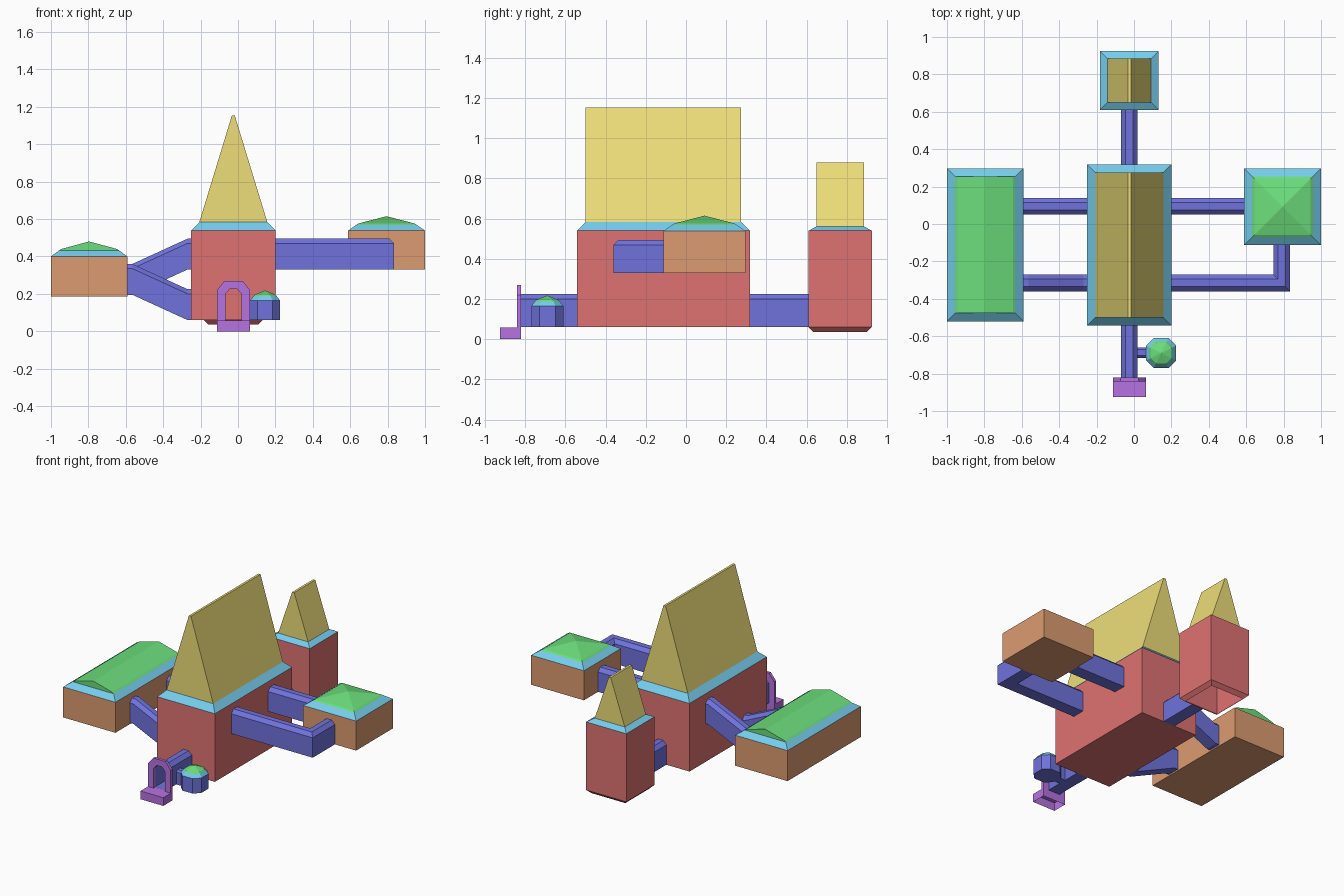
import bpy, bmesh
from mathutils import Vector

if "Cube" in bpy.data.objects:
    bpy.data.objects.remove(bpy.data.objects["Cube"])


def material(name, rgb):
    m = bpy.data.materials.new(name)
    m.diffuse_color = (*rgb, 1)
    m.use_nodes = True
    m.node_tree.nodes["Principled BSDF"].inputs["Base Color"].default_value = m.diffuse_color
    return m


RED = material("red_wall", (0.74, 0.17, 0.17))
ORANGE = material("orange_wall", (0.72, 0.33, 0.16))
BLUE = material("corridor_blue", (0.16, 0.17, 0.72))
CYAN = material("cornice_cyan", (0.18, 0.61, 0.85))
YELLOW = material("roof_yellow", (0.85, 0.73, 0.19))
GREEN = material("roof_green", (0.15, 0.73, 0.2))
PURPLE = material("gate_purple", (0.47, 0.17, 0.75))


def loft(name, rings, mat, start=True, end=True):
    """Skin consecutive rings of points, with optional end caps."""
    bm = bmesh.new()
    rows = [[bm.verts.new(p) for p in r] for r in rings]
    n = len(rings[0])
    for a, b in zip(rows, rows[1:]):
        for i in range(n):
            j = (i + 1) % n
            bm.faces.new((a[i], a[j], b[j], b[i]))
    if start:
        bm.faces.new(rows[0][::-1])
    if end:
        bm.faces.new(rows[-1])
    bmesh.ops.remove_doubles(bm, verts=bm.verts, dist=1e-5)
    bmesh.ops.recalc_face_normals(bm, faces=bm.faces)
    me = bpy.data.meshes.new(name)
    bm.to_mesh(me)
    bm.free()
    me.materials.append(mat)
    ob = bpy.data.objects.new(name, me)
    bpy.context.collection.objects.link(ob)
    return ob


def rect(x0, x1, y0, y1, z, inset=0.0):
    x0, x1, y0, y1 = x0 + inset, x1 - inset, y0 + inset, y1 - inset
    return [(x0, y0, z), (x1, y0, z), (x1, y1, z), (x0, y1, z)]


def octagon(cx, cy, r, cut, z):
    k = r - cut
    pts = [(k, -r), (r, -k), (r, k), (k, r), (-k, r), (-r, k), (-r, -k), (-k, -r)]
    return [(cx + x, cy + y, z) for x, y in pts]


def point_roof(name, eave, shoulder, apex):
    """Low roof with a steeper eave, closing to a point."""
    loft(name, [eave, shoulder, [apex] * len(eave)], GREEN, True, False)


def prism(name, profile, y0, y1, mat):
    loft(name, [[(x, y, z) for x, z in profile] for y in (y0, y1)], mat)


def corridor(name, path, half=0.045, height=0.165, bevel=0.025):
    """Bevel-topped hollow passage swept with mitred corners along floor points."""
    pts = [Vector(p) for p in path]
    sec = [(-half, 0), (half, 0), (half, height - bevel), (half - bevel, height),
           (bevel - half, height), (-half, height - bevel)]
    dirs = [((b - a) * Vector((1, 1, 0))).normalized() for a, b in zip(pts, pts[1:])]
    rings = []
    for i, p in enumerate(pts):
        a, b = dirs[max(i - 1, 0)], dirs[min(i, len(dirs) - 1)]
        t = (a + b).normalized()
        side = Vector((t.y, -t.x, 0)) / t.dot(a)
        rings.append([p + side * u + Vector((0, 0, v)) for u, v in sec])
    loft(name, rings, BLUE, False, False)


# Main hall and back tower: walls, cornice and steep gable roof
def steep_block(name, box, cornice_z, ridge_z, inset, open_base):
    walls = [rect(*box, 0.06), rect(*box, 0.54)]
    if open_base:
        walls.insert(0, rect(*box, 0.035, 0.025))
    loft(name + "_walls", walls, RED, not open_base, False)
    loft(name + "_cornice", [rect(*box, 0.54), rect(*box, cornice_z, inset)], CYAN, False, True)
    x0, x1, y0, y1 = box
    c = (x0 + x1) / 2
    prism(name + "_roof", [(x0 + inset, cornice_z), (x1 - inset, cornice_z),
                           (c + 0.008, ridge_z), (c - 0.008, ridge_z)],
          y0 + inset, y1 - inset, YELLOW)


steep_block("main_hall", (-0.25, 0.20, -0.543, 0.318), 0.583, 1.153, 0.043, False)
steep_block("back_tower", (-0.182, 0.132, 0.61, 0.925), 0.562, 0.88, 0.04, True)


# Side wings: walls and cornice
def wing(name, box, z0, z1, z2):
    loft(name + "_walls", [rect(*box, z0), rect(*box, z1)], ORANGE, True, False)
    loft(name + "_cornice", [rect(*box, z1), rect(*box, z2, 0.043)], CYAN, False, True)


left = (-1.0, -0.592, -0.52, 0.297)
right = (0.588, 1.0, -0.113, 0.297)
wing("left_wing", left, 0.185, 0.40, 0.432)
wing("right_wing", right, 0.33, 0.538, 0.568)
prism("left_wing_roof", [(-0.957, 0.432), (-0.635, 0.432), (-0.648, 0.44),
                         (-0.796, 0.48), (-0.944, 0.44)], -0.477, 0.254, GREEN)
point_roof("right_wing_roof", rect(*right, 0.568, 0.043), rect(*right, 0.576, 0.055),
           (0.794, 0.092, 0.615))

# Corridors between the buildings
corridor("front_corridor", [(-0.025, -0.543, 0.06), (-0.025, -0.825, 0.06)])
corridor("back_corridor", [(-0.025, 0.318, 0.06), (-0.025, 0.61, 0.06)])
corridor("right_corridor", [(0.20, 0.095, 0.33), (0.588, 0.095, 0.33)])
corridor("right_bent_corridor", [(0.20, -0.315, 0.33), (0.79, -0.315, 0.33), (0.79, -0.113, 0.33)])
for name, y, z in (("left_rising_corridor", 0.095, 0.33), ("left_falling_corridor", -0.315, 0.06)):
    corridor(name, [(-0.25, y, z), (-0.27, y, z), (-0.565, y, 0.195), (-0.592, y, 0.195)])

# Small octagonal turret with its link to the front corridor
tc = (0.145, -0.69)
loft("turret_walls", [octagon(*tc, 0.08, 0.04, z) for z in (0.06, 0.165)], BLUE, True, False)
loft("turret_cornice", [octagon(*tc, 0.08, 0.04, 0.165), octagon(*tc, 0.062, 0.032, 0.188)],
     CYAN, False, True)
point_roof("turret_roof", octagon(*tc, 0.062, 0.032, 0.188), octagon(*tc, 0.055, 0.028, 0.196),
           (*tc, 0.218))
corridor("turret_link", [(0.02, -0.688, 0.06), (0.068, -0.688, 0.06)], 0.028, 0.1, 0.012)

# Entrance gate: open-based step and chamfered arch
step = (-0.113, 0.065, -0.925, -0.822)
loft("gate_step", [rect(*step, 0.0), rect(*step, 0.058)], PURPLE, False, True)
outer = [(-0.113, 0.058), (-0.113, 0.22), (-0.072, 0.27), (0.024, 0.27), (0.065, 0.22), (0.065, 0.058)]
inner = [(0.02, 0.058), (0.02, 0.197), (-0.003, 0.225), (-0.045, 0.225), (-0.068, 0.197), (-0.068, 0.058)]
prism("gate_arch", outer + inner, -0.842, -0.822, PURPLE)
